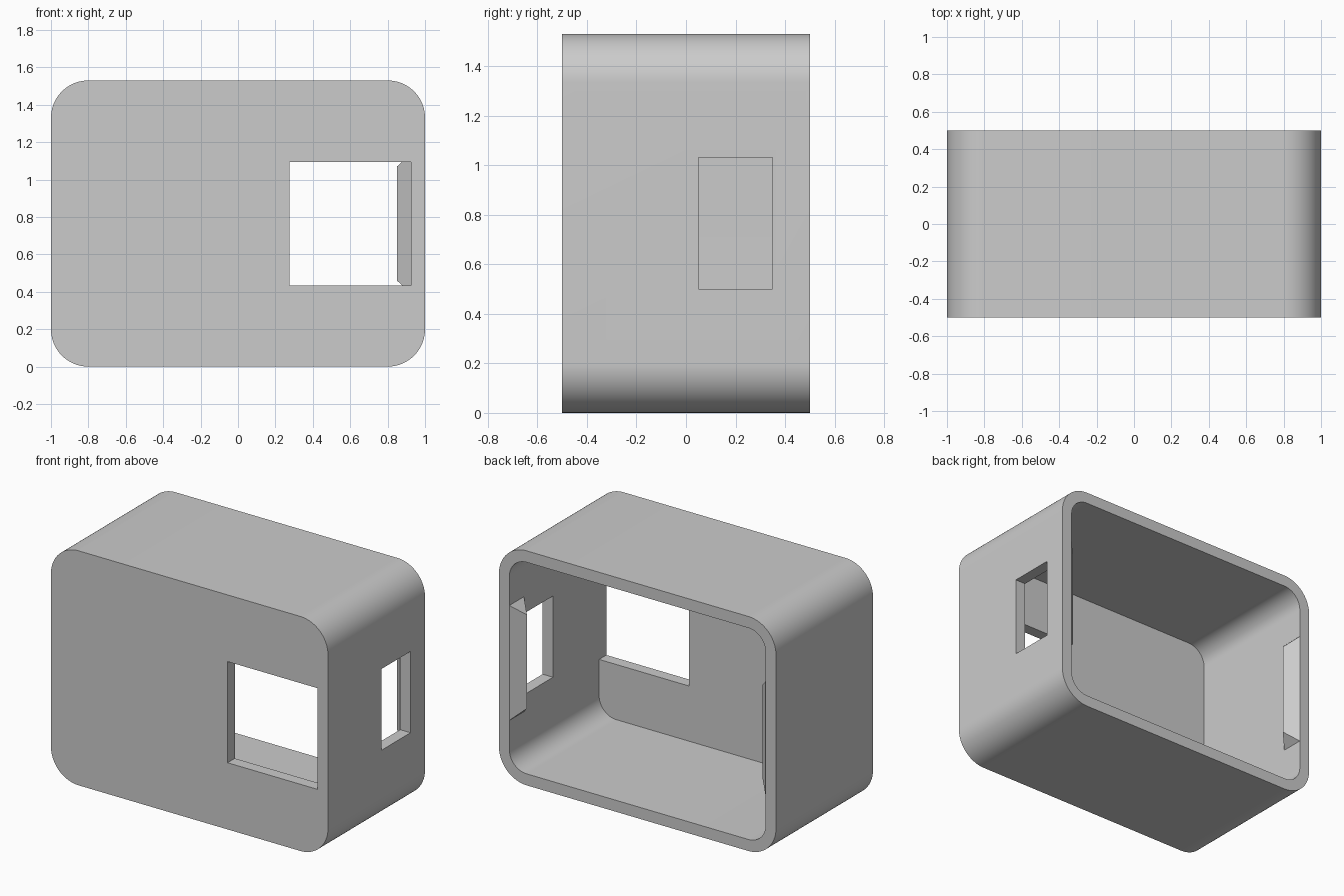
import bpy, bmesh, math

old = bpy.data.objects.get("Cube")
if old:
    bpy.data.objects.remove(old, do_unlink=True)

HEIGHT, WALL, RADIUS = 1.53, 0.075, 0.2
MID = HEIGHT / 2

grey = bpy.data.materials.new("light grey plastic")
grey.use_nodes = True
grey.diffuse_color = (0.6, 0.6, 0.6, 1)
grey.node_tree.nodes["Principled BSDF"].inputs["Base Color"].default_value = (0.6, 0.6, 0.6, 1)


def finish(name, bm):
    bmesh.ops.recalc_face_normals(bm, faces=bm.faces)
    mesh = bpy.data.meshes.new(name)
    bm.to_mesh(mesh)
    bm.free()
    obj = bpy.data.objects.new(name, mesh)
    bpy.context.collection.objects.link(obj)
    mesh.materials.append(grey)
    return obj


def rounded_prism(name, inset, y0, y1, steps=20):
    """Rounded rectangle in the x-z plane, extruded along y."""
    r = RADIUS - inset
    cx, cz = 1 - RADIUS, MID - RADIUS
    bm = bmesh.new()
    ring = []
    for i, (sx, sz) in enumerate(((1, 1), (-1, 1), (-1, -1), (1, -1))):
        for k in range(steps + 1):
            a = math.pi / 2 * (i + k / steps)
            ring.append(bm.verts.new((sx * cx + r * math.cos(a), y0,
                                      MID + sz * cz + r * math.sin(a))))
    face = bm.faces.new(ring)
    out = bmesh.ops.extrude_face_region(bm, geom=[face], use_keep_orig=True)
    top = [v for v in out["geom"] if isinstance(v, bmesh.types.BMVert)]
    bmesh.ops.translate(bm, verts=top, vec=(0, y1 - y0, 0))
    return finish(name, bm)


def box(name, xs, ys, zs):
    bm = bmesh.new()
    bmesh.ops.create_cube(bm, size=1)
    for v in bm.verts:
        v.co = [b if c > 0 else a for c, (a, b) in zip(v.co, (xs, ys, zs))]
    return finish(name, bm)


def cut(target, cutter):
    mod = target.modifiers.new(cutter.name, 'BOOLEAN')
    mod.operation = 'DIFFERENCE'
    mod.solver = 'EXACT'
    mod.object = cutter
    bpy.context.view_layer.objects.active = target
    bpy.ops.object.modifier_apply(modifier=mod.name)
    bpy.data.objects.remove(cutter, do_unlink=True)


# Housing: hollow rounded shell, open at the back
housing = rounded_prism("housing", 0, -0.5, 0.5)
cut(housing, rounded_prism("cavity", WALL, -0.5 + WALL, 0.7))
cut(housing, box("front_window", (0.275, 1 - WALL), (-0.6, -0.4), (MID - 0.33, MID + 0.33)))
cut(housing, box("side_slot", (0.9, 1.1), (0.05, 0.35), (MID - 0.265, MID + 0.265)))

bpy.ops.object.select_all(action='DESELECT')
housing.select_set(True)
bpy.context.view_layer.objects.active = housing
bpy.ops.object.shade_smooth_by_angle(angle=math.radians(30))

# Snap ridges: wedges with sloped ends just inside the open rim
for side, label in ((1, "left"), (-1, "right")):
    bm = bmesh.new()
    ends = []
    for s in (-1, 1):
        ends.append([bm.verts.new((side * x, y, MID + s * h)) for x, y, h in
                     ((0.925, 0.35, 0.375), (0.85, 0.425, 0.305), (0.925, 0.5, 0.375))])
        bm.faces.new(ends[-1])
    for i in range(3):
        j = (i + 1) % 3
        bm.faces.new((ends[0][i], ends[0][j], ends[1][j], ends[1][i]))
    finish(label + "_snap_ridge", bm)
